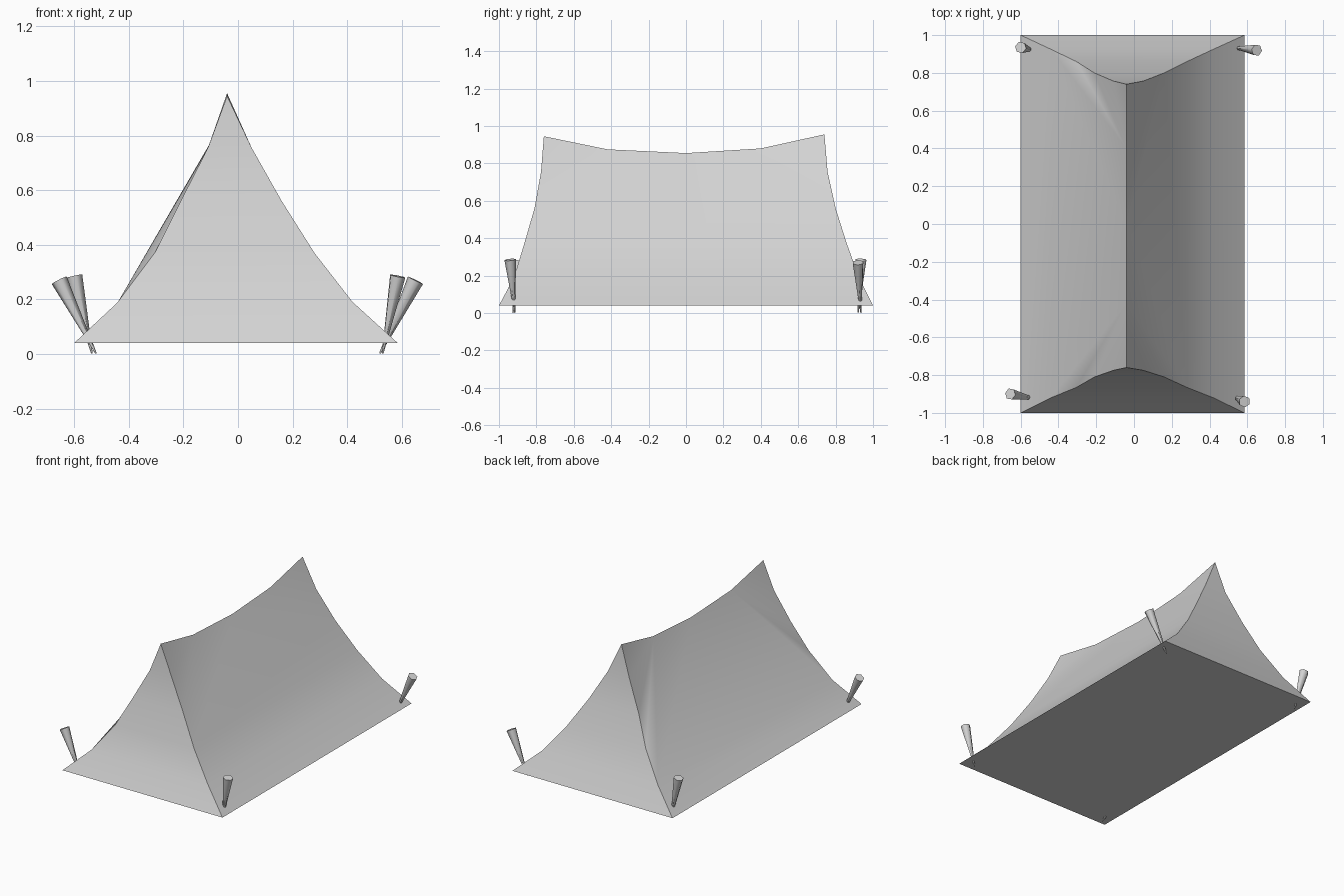
import bpy
import bmesh
import math
from mathutils import Vector

if "Cube" in bpy.data.objects:
    bpy.data.objects.remove(bpy.data.objects["Cube"], do_unlink=True)


def make_material(name, value):
    mat = bpy.data.materials.new(name)
    mat.use_nodes = True
    colour = (value, value, value, 1)
    mat.diffuse_color = colour
    mat.node_tree.nodes["Principled BSDF"].inputs["Base Color"].default_value = colour
    return mat


grey = make_material("pale grey", 0.65)


def finish(bm, name, angle):
    bmesh.ops.recalc_face_normals(bm, faces=bm.faces)
    mesh = bpy.data.meshes.new(name)
    bm.to_mesh(mesh)
    bm.free()
    obj = bpy.data.objects.new(name, mesh)
    bpy.context.collection.objects.link(obj)
    mesh.materials.append(grey)
    bpy.ops.object.select_all(action="DESELECT")
    obj.select_set(True)
    bpy.context.view_layer.objects.active = obj
    bpy.ops.object.shade_smooth_by_angle(angle=math.radians(angle))
    return obj


# Tent canvas: corner edges sweep up from the floor to the two ridge ends
# Each level: right edge x, left edge x, height, front y, back y
levels = [
    (-0.60, 0.585, 0.04, -1.0, 1.0),
    (-0.44, 0.42, 0.19, -0.92, 0.925),
    (-0.305, 0.28, 0.37, -0.865, 0.86),
    (-0.21, 0.16, 0.56, -0.81, 0.80),
    (-0.11, 0.05, 0.755, -0.775, 0.757),
]
ridge_path = [(-0.76, 0.945), (-0.42, 0.875), (0, 0.855), (0.4, 0.88), (0.74, 0.955)]

bm = bmesh.new()
ridge = [bm.verts.new((-0.04, y, z)) for y, z in ridge_path]


def corner_edge(x_col, y_col, top):
    return [bm.verts.new((lv[x_col], lv[y_col], lv[2])) for lv in levels] + [top]


front = [corner_edge(i, 3, ridge[0]) for i in (0, 1)]
back = [corner_edge(i, 4, ridge[-1]) for i in (0, 1)]

# End walls
for a, b in (front, back):
    for i in range(len(levels)):
        ring = [a[i], b[i], b[i + 1], a[i + 1]]
        bm.faces.new(list(dict.fromkeys(ring)))


# Side panels: strips near the ground, then a taut sheet up to the sagging ridge
def side_panel(f, b, f_top, b_top):
    for i in range(f_top):
        bm.faces.new((f[i], b[i], b[i + 1]))
        bm.faces.new((f[i], b[i + 1], f[i + 1]))
    if b_top > f_top:
        bm.faces.new((f[f_top], b[f_top], b[b_top]))
    for edge, start, mid in ((f, f_top, ridge[1]), (b, b_top, ridge[3])):
        for i in range(start, len(levels)):
            bm.faces.new((edge[i], edge[i + 1], mid))
    bm.faces.new((f[f_top], ridge[1], ridge[2]))
    bm.faces.new((f[f_top], ridge[2], b[b_top]))
    bm.faces.new((ridge[2], ridge[3], b[b_top]))


side_panel(front[0], back[0], 1, 1)
side_panel(front[1], back[1], 2, 3)

# Groundsheet
bm.faces.new((front[0][0], front[1][0], back[1][0], back[0][0]))
finish(bm, "tent_canvas", 40)


# Ground pegs, leaning outward, with a wide head and a thin tip
def peg(name, head, tip):
    head, tip = Vector(head), Vector(tip)
    axis = head - tip
    bm = bmesh.new()
    bmesh.ops.create_cone(bm, cap_ends=True, segments=6, radius1=0.003,
                          radius2=0.031, depth=axis.length)
    turn = axis.to_track_quat("Z", "Y").to_matrix().to_4x4()
    turn.translation = (head + tip) / 2
    bm.transform(turn)
    finish(bm, name, 65)


peg("front_right_peg", (-0.655, -0.90, 0.27), (-0.52, -0.925, 0.002))
peg("back_right_peg", (-0.60, 0.935, 0.285), (-0.535, 0.92, 0.002))
peg("front_left_peg", (0.585, -0.94, 0.285), (0.53, -0.915, 0.002))
peg("back_left_peg", (0.65, 0.92, 0.27), (0.52, 0.935, 0.002))
